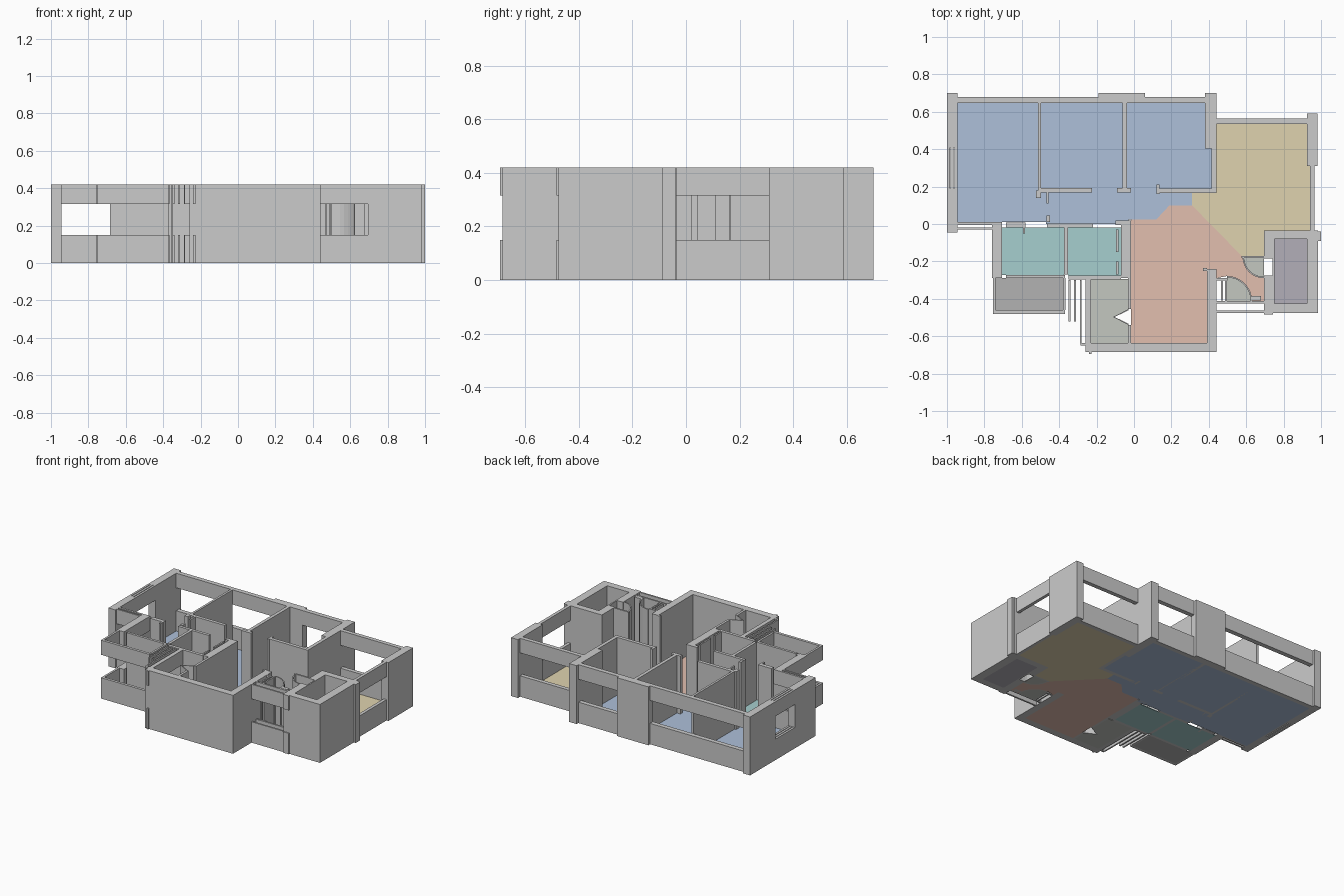
import bpy, bmesh, math

H, SILL, HEAD, FL = 0.42, 0.15, 0.315, 0.004


def prism(name, pts, z0=0.0, z1=H, color=None):
    """Extrude a plan outline from z0 to z1."""
    bm = bmesh.new()
    face = bm.faces.new([bm.verts.new((x, y, z0)) for x, y in pts])
    ext = bmesh.ops.extrude_face_region(bm, geom=[face])
    for v in ext["geom"]:
        if isinstance(v, bmesh.types.BMVert):
            v.co.z = z1
    bmesh.ops.recalc_face_normals(bm, faces=bm.faces)
    me = bpy.data.meshes.new(name)
    bm.to_mesh(me)
    bm.free()
    ob = bpy.data.objects.new(name, me)
    bpy.context.collection.objects.link(ob)
    if color:
        mat = bpy.data.materials.new(name + "_colour")
        mat.diffuse_color = (*color, 1)
        me.materials.append(mat)
    return ob


def rect(x0, x1, y0, y1):
    return [(x0, y0), (x1, y0), (x1, y1), (x0, y1)]


def wall(name, x0, x1, y0, y1):
    prism(name, rect(x0, x1, y0, y1))


def window(name, x0, x1, y0, y1):
    """Wall below and above an open window band."""
    prism(name + "_sill", rect(x0, x1, y0, y1), 0, SILL)
    prism(name + "_lintel", rect(x0, x1, y0, y1), HEAD, H)


def arc(cx, cy, r, a0, a1, n=8):
    return [(cx + r * math.cos(math.radians(a0 + (a1 - a0) * i / n)),
             cy + r * math.sin(math.radians(a0 + (a1 - a0) * i / n))) for i in range(n + 1)]


def door_swing(name, cx, cy, r, a0, a1):
    """Thin curved screen along a door swing."""
    prism(name, arc(cx, cy, r, a0, a1) + arc(cx, cy, r - 0.008, a1, a0))


# Outer full-height walls and pillars
for name, *b in [
    ("west_wall_back", -1, -0.945, 0.41, 0.70),
    ("west_wall_front", -1, -0.945, -0.045, 0.19),
    ("back_middle_pillar", -0.19, 0.06, 0.647, 0.70),
    ("back_right_pillar", 0.38, 0.44, 0.405, 0.70),
    ("east_pillar", 0.925, 0.98, 0.31, 0.59),
    ("front_wall", -0.26, 0.44, -0.685, -0.635),
    ("entrance_east_wall", 0.39, 0.44, -0.635, -0.24),
    ("entrance_wall_end", 0.37, 0.39, -0.25, -0.235),
    ("shaft_back_wall", 0.695, 0.985, -0.08, -0.035),
    ("shaft_corner_bump", 0.94, 1.0, -0.09, -0.04),
    ("shaft_east_wall", 0.925, 0.985, -0.475, -0.08),
    ("shaft_front_wall", 0.695, 0.985, -0.475, -0.425),
    ("shaft_west_wall_back", 0.695, 0.75, -0.185, -0.08),
    ("shaft_west_wall_front", 0.695, 0.75, -0.425, -0.275),
    ("shaft_door_leaf", 0.74, 0.75, -0.275, -0.185),
]:
    wall(name, *b)

# Windowed walls
for name, *b in [
    ("back_left_window", -0.945, -0.19, 0.647, 0.68),
    ("back_right_window", 0.06, 0.38, 0.647, 0.68),
    ("living_back_window", 0.44, 0.925, 0.535, 0.565),
    ("living_east_window", 0.942, 0.965, -0.035, 0.31),
    ("bedroom_front_window_inner", -0.945, -0.705, -0.005, 0.01),
    ("bedroom_front_window_outer", -0.945, -0.755, -0.03, -0.018),
    ("bath_west_window", -0.76, -0.705, -0.29, 0.0),
    ("balcony_west_parapet", -0.755, -0.74, -0.48, -0.29),
    ("balcony_front_parapet", -0.74, -0.37, -0.48, -0.46),
    ("balcony_east_parapet", -0.38, -0.365, -0.46, -0.29),
    ("kitchen_west_window", -0.26, -0.23, -0.635, -0.295),
    ("kitchen_west_outer", -0.29, -0.28, -0.64, -0.30),
    ("kitchen_corner_tab", -0.285, -0.26, -0.65, -0.635),
    ("kitchen_front_tab", -0.24, -0.228, -0.695, -0.685),
    ("entrance_window_outer", 0.44, 0.695, -0.475, -0.463),
    ("entrance_window_inner", 0.44, 0.695, -0.425, -0.413),
    ("shaft_front_tab", 0.695, 0.742, -0.483, -0.475),
]:
    window(name, *b)
for i in range(3):  # layered west window
    x = -1 + i * 0.02
    window(f"west_window_leaf_{i}", x, x + 0.015, 0.19, 0.41)
for i in range(2):  # louvre strips beside the balcony
    x = -0.35 + i * 0.03
    window(f"louvre_strip_{i}", x, x + 0.01, -0.52, -0.30)

# Interior partitions
for name, *b in [
    ("bedroom_partition_left", -0.513, -0.497, 0.17, 0.647),
    ("bedroom_partition_left_end", -0.525, -0.497, 0.14, 0.18),
    ("bedroom_partition_right", -0.062, -0.038, 0.17, 0.647),
    ("corridor_wall_left", -0.50, -0.225, 0.168, 0.192),
    ("corridor_wall_middle", -0.09, -0.015, 0.168, 0.192),
    ("corridor_wall_right", 0.12, 0.44, 0.165, 0.19),
    ("corridor_door_jamb", 0.12, 0.135, 0.16, 0.21),
    ("living_partition", 0.415, 0.44, 0.19, 0.405),
    ("bedroom_door_jamb_back", -0.468, -0.456, 0.11, 0.168),
    ("bedroom_door_jamb_front", -0.468, -0.45, 0.01, 0.045),
    ("bath_back_wall_left", -0.685, -0.58, -0.02, 0.008),
    ("bath_door_jamb", -0.594, -0.582, -0.05, -0.02),
    ("bath_back_wall_middle", -0.465, -0.22, -0.018, 0.003),
    ("bath_back_wall_right", -0.10, -0.015, -0.005, 0.02),
    ("bath_partition", -0.373, -0.353, -0.27, -0.018),
    ("bath_east_wall", -0.07, -0.015, -0.29, -0.005),
    ("bath_niche_panel", -0.095, -0.084, -0.27, -0.20),
    ("bath_niche_panel_back", -0.095, -0.084, -0.15, -0.03),
    ("bath_front_wall_left", -0.685, -0.37, -0.29, -0.272),
    ("bath_front_wall_right", -0.35, -0.07, -0.297, -0.275),
    ("kitchen_east_wall_back", -0.032, -0.015, -0.455, -0.29),
    ("kitchen_east_wall_front", -0.032, -0.015, -0.635, -0.54),
    ("lobby_back_wall", 0.575, 0.695, -0.182, -0.17),
    ("lobby_door_jamb", 0.44, 0.50, -0.302, -0.29),
    ("lobby_door_leaf", 0.487, 0.497, -0.415, -0.29),
    ("lobby_side_leaf", 0.465, 0.475, -0.41, -0.30),
    ("lobby_front_jamb", 0.63, 0.68, -0.41, -0.385),
]:
    wall(name, *b)

# Folding kitchen door and curved door swings
prism("folding_door_back", [(-0.03, -0.455), (-0.112, -0.497), (-0.104, -0.497), (-0.03, -0.462)])
prism("folding_door_front", [(-0.03, -0.54), (-0.112, -0.497), (-0.104, -0.497), (-0.03, -0.533)])
door_swing("shaft_door_swing", 0.695, -0.175, 0.115, 180, 270)
door_swing("lobby_door_swing", 0.497, -0.413, 0.135, 0, 90)

# Coloured floors
blue, teal, grey = (0.42, 0.53, 0.70), (0.38, 0.62, 0.62), (0.45, 0.45, 0.45)
pale = (0.55, 0.57, 0.53)
prism("bedroom_floor", [(-0.945, 0.01), (-0.47, 0.01), (-0.47, 0), (-0.03, 0), (-0.03, 0.025), (0.12, 0.025),
                        (0.19, 0.10), (0.31, 0.10), (0.31, 0.165), (0.415, 0.165), (0.415, 0.405),
                        (0.38, 0.405), (0.38, 0.647), (-0.945, 0.647)], 0, FL, blue)
prism("living_floor", [(0.44, 0.535), (0.925, 0.535), (0.925, 0.31), (0.945, 0.31), (0.945, -0.035),
                       (0.695, -0.035), (0.695, -0.17), (0.575, -0.17), (0.31, 0.10), (0.31, 0.165),
                       (0.44, 0.165)], 0, FL, (0.74, 0.65, 0.43))
prism("dining_floor", [(-0.015, 0.025), (0.12, 0.025), (0.19, 0.10), (0.31, 0.10), (0.575, -0.17)]
      + arc(0.695, -0.175, 0.115, 180, 270)
      + [(0.695, -0.413)] + arc(0.497, -0.413, 0.135, 0, 90)
      + [(0.44, -0.29), (0.44, -0.24), (0.39, -0.24), (0.39, -0.635), (-0.015, -0.635)],
      0, FL, (0.76, 0.52, 0.43))
prism("shaft_swing_floor", [(0.695, -0.175)] + arc(0.695, -0.175, 0.107, 180, 270), 0, FL, pale)
prism("lobby_swing_floor", [(0.497, -0.413)] + arc(0.497, -0.413, 0.127, 0, 90), 0, FL, pale)
prism("bath_floor_left", rect(-0.705, -0.373, -0.272, -0.018), 0, FL, teal)
prism("bath_floor_right", rect(-0.353, -0.07, -0.275, -0.018), 0, FL, teal)
prism("kitchen_floor", [(-0.23, -0.635), (-0.03, -0.635), (-0.03, -0.54), (-0.112, -0.497),
                        (-0.03, -0.455), (-0.03, -0.295), (-0.23, -0.295)], 0, FL, pale)
prism("balcony_floor", rect(-0.74, -0.38, -0.46, -0.29), 0, FL, grey)
prism("shaft_floor", rect(0.75, 0.925, -0.425, -0.08), 0, FL, (0.45, 0.43, 0.48))
